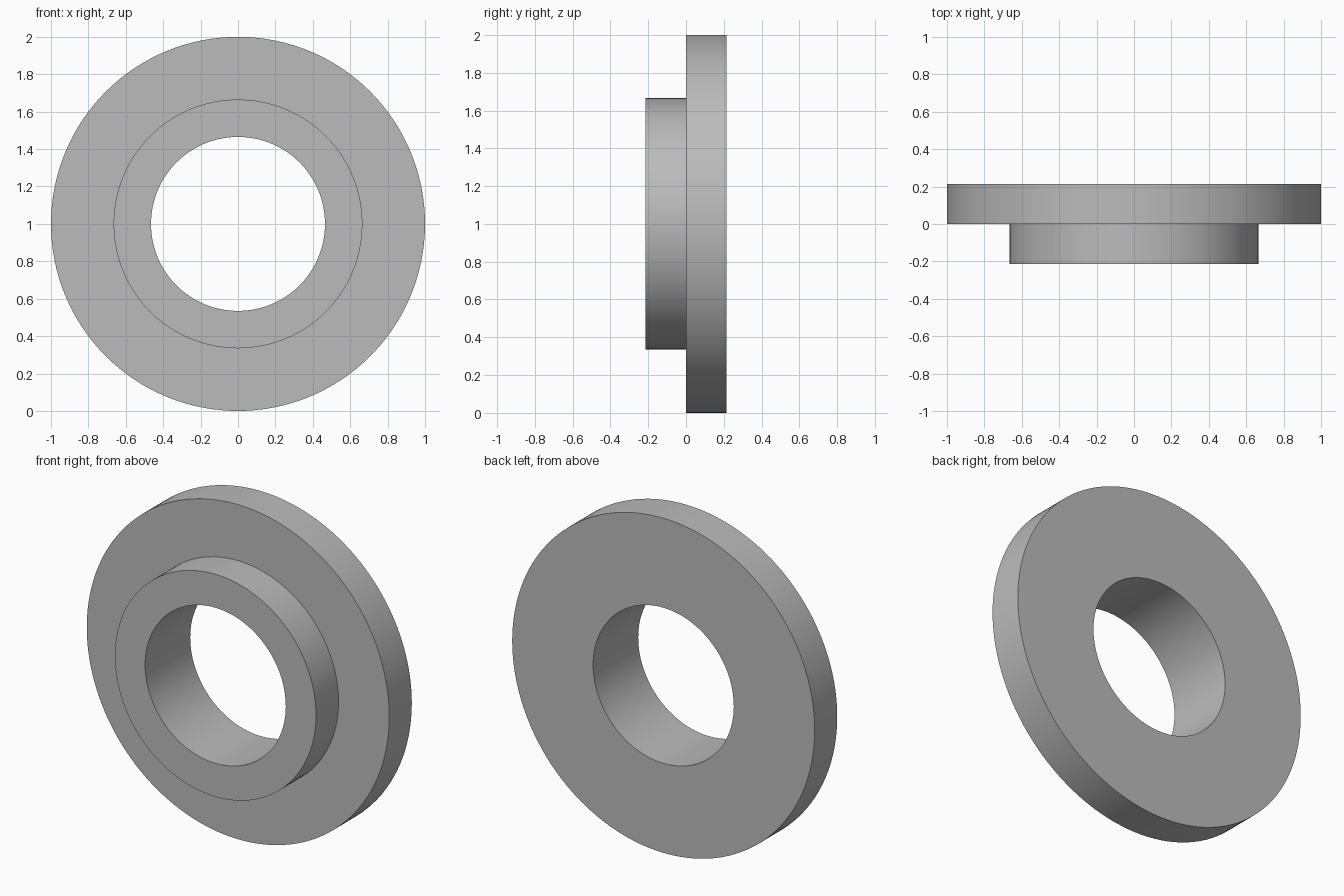
import bpy
import bmesh
import math
from mathutils import Vector, Matrix

cube = bpy.data.objects.get("Cube")
if cube:
    bpy.data.objects.remove(cube, do_unlink=True)

# Dimensions
SEGMENTS = 128
BORE, HUB, RIM = 0.465, 0.665, 1.0
HALF_DEPTH = 0.213

# Plain grey material
grey = bpy.data.materials.new("plain_grey")
grey.use_nodes = True
colour = (0.5, 0.5, 0.5, 1.0)
grey.diffuse_color = colour
grey.node_tree.nodes["Principled BSDF"].inputs["Base Color"].default_value = colour

# Stepped cross-section (radius, depth), revolved around the y axis
profile = [
    (BORE, -HALF_DEPTH), (HUB, -HALF_DEPTH), (HUB, 0),
    (RIM, 0), (RIM, HALF_DEPTH), (BORE, HALF_DEPTH),
]
bm = bmesh.new()
verts = [bm.verts.new((r, y, 0)) for r, y in profile]
edges = [bm.edges.new((v, verts[(i + 1) % len(verts)])) for i, v in enumerate(verts)]
bmesh.ops.spin(bm, geom=verts + edges, cent=(0, 0, 0), axis=(0, 1, 0),
               angle=math.tau, steps=SEGMENTS, use_merge=False)
bmesh.ops.remove_doubles(bm, verts=bm.verts, dist=0.0001)
bmesh.ops.recalc_face_normals(bm, faces=bm.faces)
bmesh.ops.translate(bm, verts=bm.verts, vec=(0, 0, RIM))

# Flanged ring: wide rim behind, narrow hub in front
mesh = bpy.data.meshes.new("flanged_ring")
bm.to_mesh(mesh)
bm.free()
mesh.materials.append(grey)
ring = bpy.data.objects.new("flanged_ring", mesh)
bpy.context.collection.objects.link(ring)

# Smooth walls, sharp rims
bpy.ops.object.select_all(action="DESELECT")
ring.select_set(True)
bpy.context.view_layer.objects.active = ring
bpy.ops.object.shade_smooth_by_angle(angle=math.radians(30))
